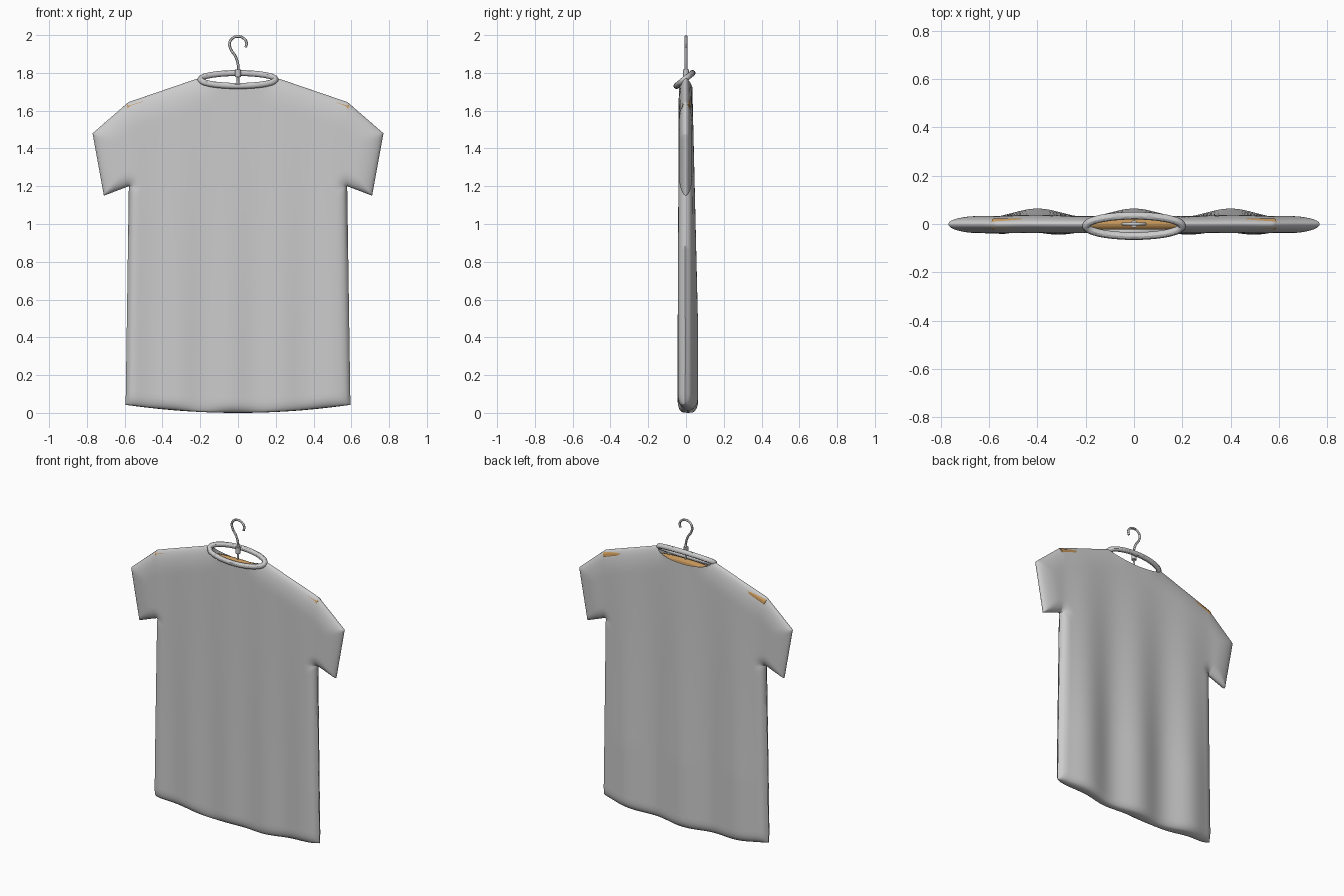
import bpy, bmesh, math
from mathutils import Vector

if "Cube" in bpy.data.objects:
    bpy.data.objects.remove(bpy.data.objects["Cube"])

SHOULDER = [(0.2, 1.775), (0.58, 1.645), (0.77, 1.48)]
UNDERARM, CUFF = (0.578, 1.2), (0.71, 1.15)
HEM_X = 0.595


def hem(x):
    return 0.042 * min(1, abs(x) / 0.59) ** 2


# Silhouette segments (right half) with the width of their rounding
EDGES = [(SHOULDER[0], SHOULDER[1], 0.14), (SHOULDER[1], SHOULDER[2], 0.12),
         (SHOULDER[2], CUFF, 0.12), (CUFF, UNDERARM, 0.07),
         (UNDERARM, (HEM_X, 0.04), 0.05)]


def seg_dist(p, a, b):
    p, a, b = Vector(p), Vector(a), Vector(b)
    t = max(0, min(1, (p - a).dot(b - a) / (b - a).length_squared))
    return (p - a - (b - a) * t).length


def depth(x, z, side):
    """Signed y of the cloth: inflated away from seams, with hanging folds."""
    ax = abs(x)
    f = min(min(1, seg_dist((ax, z), a, b) / r) for a, b, r in EDGES)
    f = math.sqrt(max(0, 1 - (1 - f) ** 2))
    h = max(0, min(1, (z - hem(x)) / 0.06))
    f *= 0.25 + 0.75 * math.sqrt(max(0, 1 - (1 - h) ** 2)) if h > 0 else 0
    w = max(0, min(1, (1.75 - z) / 1.3)) * max(0, min(1, (0.64 - ax) / 0.1))
    if side < 0:
        y = -0.038 - 0.006 * math.cos(2 * math.pi * x / 0.27 + 1) * w
    else:
        y = 0.033 + w * (0.014 + 0.017 * math.cos(2 * math.pi * x / 0.4))
    seam = 0.012 * w * math.cos(2 * math.pi * x / 0.4) * (1 - f)
    return y * f + seam


def top(x, side):
    ax = abs(x)
    if ax < 0.2:
        return 1.775 - (0.042 if side < 0 else 0.055) * math.sqrt(1 - (ax / 0.2) ** 2)
    (x0, z0), (x1, z1) = SHOULDER[:2]
    return z0 + (z1 - z0) * (ax - x0) / (x1 - x0)


def ease(t):
    return 0.5 - 0.5 * math.cos(math.pi * t)


# Shirt: front and back sheets welded along the seams
bm = bmesh.new()


def sheet(fn, nu, nv, side):
    g = []
    for i in range(nu + 1):
        row = []
        for j in range(nv + 1):
            x, z = fn(i / nu, j / nv)
            row.append(bm.verts.new((x, depth(x, z, side), z)))
        g.append(row)
    for i in range(nu):
        for j in range(nv):
            bm.faces.new((g[i][j], g[i + 1][j], g[i + 1][j + 1], g[i][j + 1]))


def lower(u, v):
    s, e = 2 * u - 1, ease(v)
    s = 0.7 * s + 0.3 * math.sin(s * math.pi / 2)
    x = s * (HEM_X + (0.578 - HEM_X) * e)
    h = hem(x)
    return x, h + (1.2 - h) * e


def upper(side):
    def fn(u, v):
        s = 2 * u - 1
        s = 0.7 * s + 0.3 * math.sin(s * math.pi / 2)
        x = s * (0.578 + 0.002 * ease(v))
        return x, 1.2 + (top(x, side) - 1.2) * ease(v)
    return fn


def sleeve(sx):
    def fn(u, v):
        e, k = ease(v), ease(u)
        ax, az = 0.578 + 0.002 * e, 1.2 + (1.645 - 1.2) * e
        bx, bz = CUFF[0] + (0.77 - CUFF[0]) * e, CUFF[1] + (1.48 - CUFF[1]) * e
        return sx * (ax + (bx - ax) * k), az + (bz - az) * k
    return fn


for side in (-1, 1):
    sheet(lower, 72, 36, side)
    sheet(upper(side), 72, 26, side)
    for sx in (-1, 1):
        sheet(sleeve(sx), 14, 26, side)
bmesh.ops.remove_doubles(bm, verts=bm.verts, dist=0.0008)
bmesh.ops.recalc_face_normals(bm, faces=bm.faces)
for f in bm.faces:
    f.smooth = True
me = bpy.data.meshes.new("shirt")
bm.to_mesh(me)
bm.free()
bpy.context.collection.objects.link(bpy.data.objects.new("shirt", me))


def tube(name, pts, r, closed=False, scale_y=1):
    cu = bpy.data.curves.new(name, 'CURVE')
    cu.dimensions = '3D'
    cu.bevel_depth, cu.bevel_resolution, cu.use_fill_caps = r, 4, True
    cu.resolution_u = 6
    sp = cu.splines.new('BEZIER')
    sp.bezier_points.add(len(pts) - 1)
    for b, p in zip(sp.bezier_points, pts):
        b.co = p
        b.handle_left_type = b.handle_right_type = 'AUTO'
    sp.use_cyclic_u = closed
    ob = bpy.data.objects.new(name, cu)
    ob.scale.y = scale_y
    bpy.context.collection.objects.link(ob)
    bpy.ops.object.select_all(action='DESELECT')
    ob.select_set(True)
    bpy.context.view_layer.objects.active = ob
    bpy.ops.object.convert(target='MESH')
    ob = bpy.context.object
    bpy.ops.object.shade_smooth_by_angle()
    return ob


# Collar: tilted elliptical ring, lower at the front
ring = [2 * math.pi * i / 20 for i in range(20)]
tube("collar", [(0.198 * math.cos(a), -0.008 + 0.042 * math.sin(a),
                 1.765 + 0.034 * math.sin(a)) for a in ring], 0.016, True)

# Wooden hanger inside the shoulders
half = [(0.18, 1.703), (0.35, 1.667), (0.48, 1.641), (0.583, 1.61)]
path = [(-x, 0, z) for x, z in reversed(half)] + [(0, 0, 1.714)] + [(x, 0, z) for x, z in half]
hanger = tube("hanger_bar", path, 0.026, scale_y=0.9)
wood = bpy.data.materials.new("wood")
wood.diffuse_color = (0.55, 0.3, 0.1, 1)
wood.use_nodes = True
wood.node_tree.nodes["Principled BSDF"].inputs["Base Color"].default_value = wood.diffuse_color
hanger.data.materials.append(wood)

# Metal hook and its ferrule
hook = [(0, 1.72), (0, 1.79), (0, 1.845), (-0.015, 1.89), (-0.038, 1.925), (-0.044, 1.96),
        (-0.027, 1.985), (0, 1.993), (0.03, 1.983), (0.045, 1.96), (0.041, 1.935)]
tube("hook", [(x, 0, z) for x, z in hook], 0.007)
bpy.ops.mesh.primitive_cylinder_add(vertices=20, radius=0.015, depth=0.04, location=(0, 0, 1.797))
bpy.context.object.name = "hook_ferrule"
bpy.ops.object.shade_smooth_by_angle()
